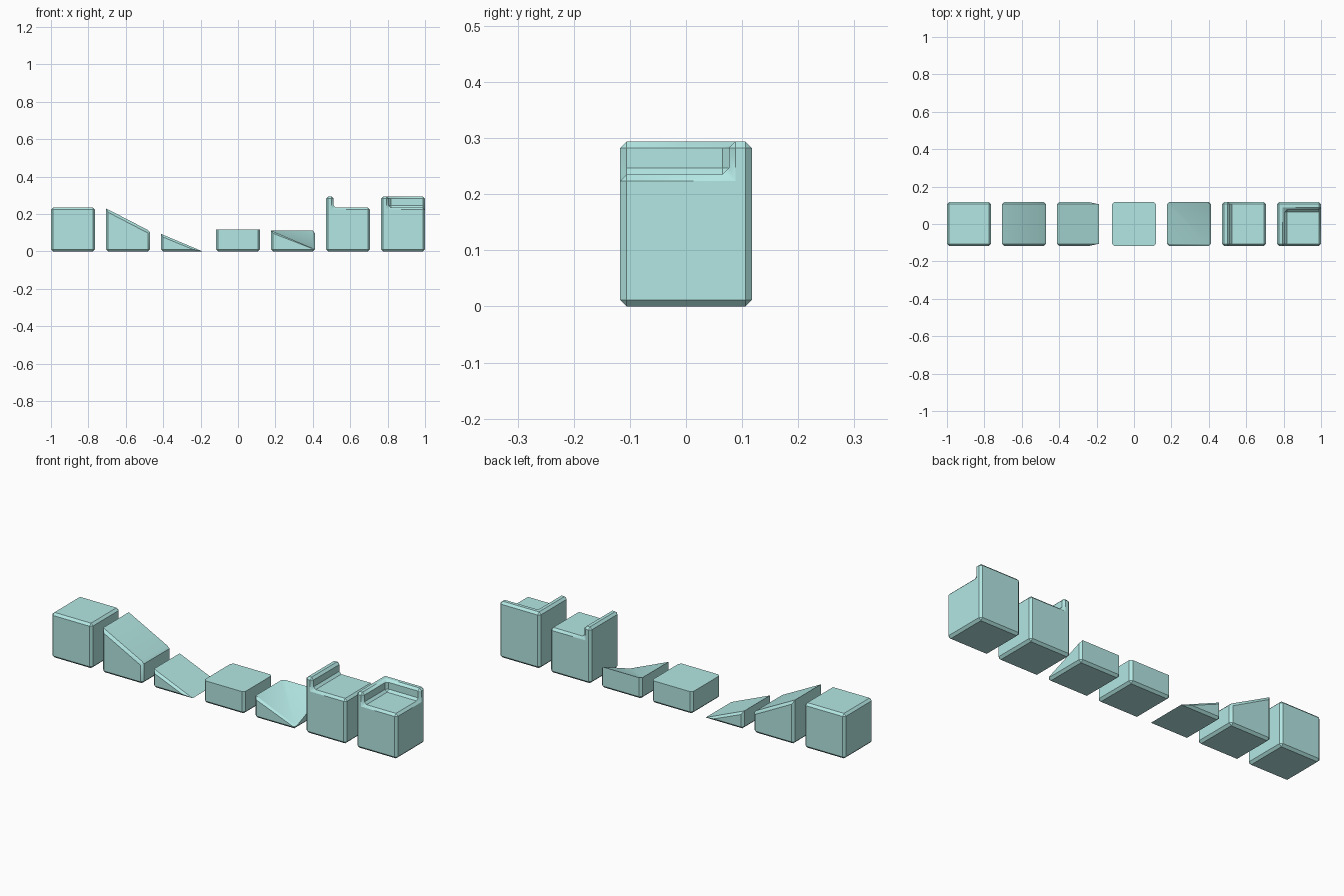
import bpy, bmesh, math

if "Cube" in bpy.data.objects:
    bpy.data.objects.remove(bpy.data.objects["Cube"])

U = 2 / 8.5          # one tile width
STEP = 1.25          # tile spacing, in tiles
C = 0.05             # chamfer, in tiles

mat = bpy.data.materials.new("pale_teal")
mat.diffuse_color = (0.45, 0.80, 0.77, 1)
mat.use_nodes = True
mat.node_tree.nodes["Principled BSDF"].inputs["Base Color"].default_value = mat.diffuse_color


def finish(bm, name, slot):
    bmesh.ops.recalc_face_normals(bm, faces=bm.faces)
    for v in bm.verts:
        v.co.x += slot * STEP
        v.co *= U
    me = bpy.data.meshes.new(name)
    bm.to_mesh(me)
    bm.free()
    ob = bpy.data.objects.new(name, me)
    bpy.context.collection.objects.link(ob)
    me.materials.append(mat)
    bpy.ops.object.select_all(action='DESELECT')
    ob.select_set(True)
    bpy.context.view_layer.objects.active = ob
    bpy.ops.object.shade_smooth_by_angle(angle=math.radians(34))


def mesh(verts, faces):
    bm = bmesh.new()
    vs = [bm.verts.new(v) for v in verts]
    for f in faces:
        bm.faces.new([vs[i] for i in f])
    bmesh.ops.recalc_face_normals(bm, faces=bm.faces)
    return bm


def prism(profile):
    """Extrude an x/z profile across the full tile depth."""
    n = len(profile)
    verts = [(x, y, z) for y in (-.5, .5) for x, z in profile]
    faces = [range(n), range(2 * n - 1, n - 1, -1)]
    faces += [(i, (i + 1) % n, (i + 1) % n + n, i + n) for i in range(n)]
    return mesh(verts, faces)


def chamfer(bm, keep=lambda e: True):
    bmesh.ops.bevel(bm, geom=[e for e in bm.edges if keep(e)], offset=C,
                    offset_type='OFFSET', segments=1, profile=0.5,
                    affect='EDGES', clamp_overlap=False)


def hull(core, side):
    """Convex block: full profile at the core depth, inset profile on the sides."""
    bm = bmesh.new()
    for prof, d in ((core, .5 - C), (side, .5)):
        for x, z in prof:
            for y in (-d, d):
                bm.verts.new((x, y, z))
    bmesh.ops.convex_hull(bm, input=bm.verts)
    bmesh.ops.delete(bm, geom=[v for v in bm.verts if not v.link_faces], context='VERTS')
    bmesh.ops.dissolve_limit(bm, angle_limit=math.radians(1), verts=bm.verts, edges=bm.edges)
    return bm


# Full block
bm = prism([(-.5, 0), (.5, 0), (.5, 1), (-.5, 1)])
chamfer(bm)
finish(bm, "full_block", -3)

# Upper ramp
finish(hull([(-.5, .98), (.45, .49), (.5, .44), (.5, C), (.45, 0), (-.45, 0), (-.5, C)],
            [(-.45, C), (.45, C), (.45, .42), (-.45, .89)]), "upper_ramp", -2)

# Lower ramp
finish(hull([(-.5, .40), (.45, 0), (-.45, 0), (-.5, C)],
            [(-.45, C), (-.45, .325), (.22, C)]), "lower_ramp", -1)

# Half block, crisp top edge
bm = prism([(-.5, 0), (.5, 0), (.5, .5), (-.5, .5)])
chamfer(bm, lambda e: not all(v.co.z > .4 for v in e.verts))
finish(bm, "half_block", 0)

# Valley corner ramp: bottom square, chamfered wall rings, sloped top
plan = [(-.45, -.5), (.45, -.5), (.5, -.45), (.5, .45),
        (.45, .5), (-.45, .5), (-.5, .45), (-.5, -.45)]
rim = [.41, .06, .06, .41, .475, .475, .475, .475]
verts = [(x, y, 0) for x, y in ((-.45, -.45), (.45, -.45), (.45, .45), (-.45, .45))]
verts += [(x, y, C) for x, y in plan]
verts += [(x, y, z) for (x, y), z in zip(plan, rim)]
verts += [(-.45, -.45, .455), (.45, -.45, .075), (.45, .45, .455)]
faces = [(3, 2, 1, 0)]
for k in range(4):
    a, b = 4 + 2 * k, 5 + 2 * k
    faces.append((k, (k + 1) % 4, b, a))
    faces.append(((k + 1) % 4, 4 + (2 * k + 2) % 8, b))
faces += [(4 + i, 4 + (i + 1) % 8, 12 + (i + 1) % 8, 12 + i) for i in range(8)]
faces += [(12, 13, 21, 20), (13, 14, 21), (14, 15, 22, 21), (15, 16, 22), (19, 12, 20),
          (21, 22, 16), (21, 16, 17), (21, 17, 18), (21, 18, 19), (21, 19, 20)]
finish(mesh(verts, faces), "valley_ramp", 1)

# Block with one raised edge wall
W, H = .325, 1.25
bm = prism([(-.5, 0), (.5, 0), (.5, 1), (-W, 1), (-W, H), (-.5, H)])
chamfer(bm)
finish(bm, "edge_wall_block", 2)

# Block with an L-shaped corner wall
verts = [(-.5, -.5, 0), (.5, -.5, 0), (.5, .5, 0), (-.5, .5, 0),
         (-W, -.5, 1), (.5, -.5, 1), (.5, W, 1), (-W, W, 1),
         (-.5, -.5, H), (-W, -.5, H), (-W, W, H), (.5, W, H), (.5, .5, H), (-.5, .5, H)]
bm = mesh(verts, [(3, 2, 1, 0), (0, 1, 5, 4, 9, 8), (1, 2, 12, 11, 6, 5), (2, 3, 13, 12),
                  (3, 0, 8, 13), (4, 5, 6, 7), (4, 7, 10, 9), (7, 6, 11, 10),
                  (8, 9, 10, 11, 12, 13)])
chamfer(bm)
finish(bm, "corner_wall_block", 3)
